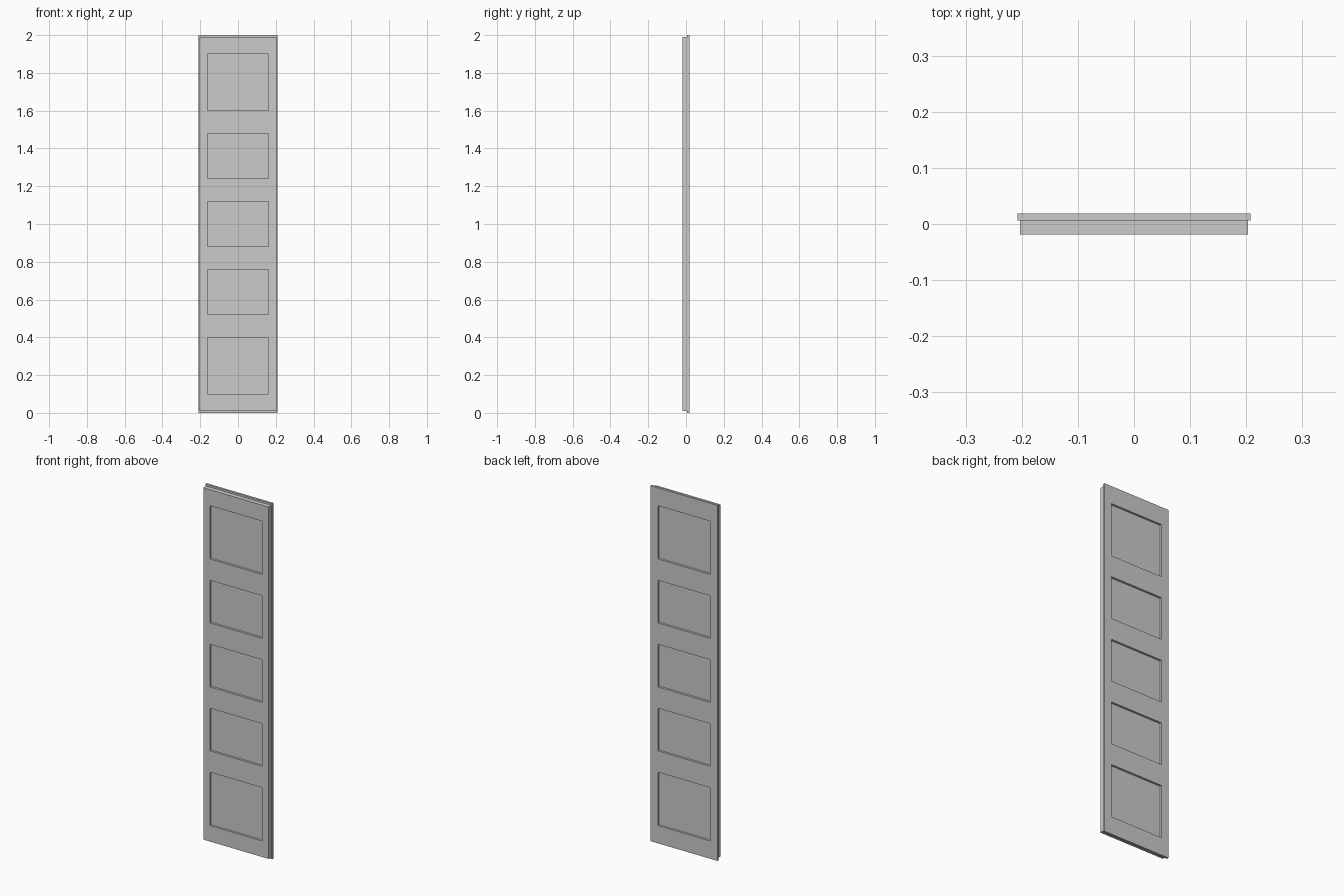
import bpy, bmesh
from mathutils import Matrix

if "Cube" in bpy.data.objects:
    bpy.data.objects.remove(bpy.data.objects["Cube"])

HALF_T = 0.019      # half thickness of the door
STEP_Y = 0.0065     # plane where the wider lip begins
RECESS = 0.012      # panel depth on each face


def new_object(name, bm):
    bmesh.ops.recalc_face_normals(bm, faces=bm.faces)
    mesh = bpy.data.meshes.new(name)
    bm.to_mesh(mesh)
    bm.free()
    obj = bpy.data.objects.new(name, mesh)
    bpy.context.collection.objects.link(obj)
    return obj


def rect_ring(bm, hx, z0, z1, y):
    return [bm.verts.new((x, y, z)) for x, z in
            ((-hx, z0), (hx, z0), (hx, z1), (-hx, z1))]


# Door leaf: narrower front body stepping out to a rebate lip at the back
bm = bmesh.new()
rings = [rect_ring(bm, 0.203, 0.01, 1.99, -HALF_T),
         rect_ring(bm, 0.203, 0.01, 1.99, STEP_Y),
         rect_ring(bm, 0.208, 0.0, 2.0, STEP_Y),
         rect_ring(bm, 0.208, 0.0, 2.0, HALF_T)]
for a, b in zip(rings, rings[1:]):
    for i in range(4):
        j = (i + 1) % 4
        bm.faces.new((a[i], a[j], b[j], b[i]))
bm.faces.new(rings[0])
bm.faces.new(rings[-1])
door = new_object("door_leaf", bm)

# Panel cutters: five openings, sunk into both the front and back faces
bm = bmesh.new()
z = 0.10
for height in (0.30, 0.24, 0.24, 0.24, 0.30):
    for side in (-1, 1):
        m = (Matrix.Translation((0, side * HALF_T, z + height / 2))
             @ Matrix.Diagonal((0.324, 2 * RECESS, height, 1)))
        bmesh.ops.create_cube(bm, size=1, matrix=m)
    z += height + 0.12
cutter = new_object("panel_cutter", bm)
cutter.hide_render = True

# Carve the panels and apply
mod = door.modifiers.new("panels", 'BOOLEAN')
mod.operation = 'DIFFERENCE'
mod.solver = 'EXACT'
mod.object = cutter
bpy.context.view_layer.objects.active = door
door.select_set(True)
bpy.ops.object.modifier_apply(modifier=mod.name)
bpy.data.objects.remove(cutter)
